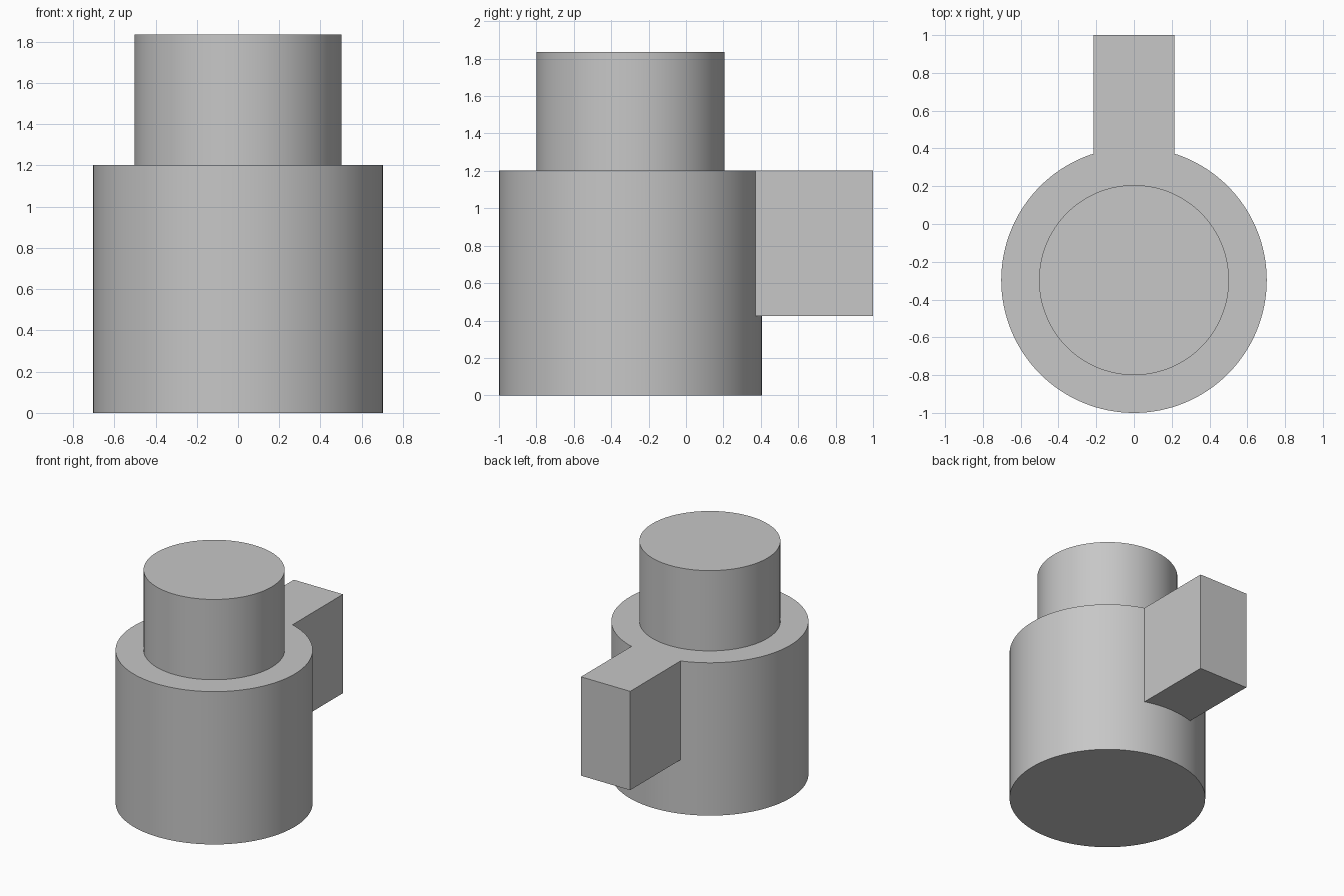
import bpy
import math

if "Cube" in bpy.data.objects:
    bpy.data.objects.remove(bpy.data.objects["Cube"])

CY = -0.297      # axis of the round parts
TOP = 1.203      # shared top of the body and the arm

grey = bpy.data.materials.new("plain grey")
grey.diffuse_color = (0.57, 0.57, 0.57, 1.0)
grey.use_nodes = True
grey.node_tree.nodes["Principled BSDF"].inputs["Base Color"].default_value = grey.diffuse_color


def cylinder(name, radius, z0, z1):
    bpy.ops.mesh.primitive_cylinder_add(
        vertices=128, radius=radius, depth=z1 - z0,
        location=(0, CY, (z0 + z1) / 2))
    ob = bpy.context.object
    ob.name = name
    ob.data.materials.append(grey)
    return ob


def block(name, lo, hi):
    bpy.ops.mesh.primitive_cube_add(
        size=1, location=[(a + b) / 2 for a, b in zip(lo, hi)])
    ob = bpy.context.object
    ob.name = name
    ob.scale = [b - a for a, b in zip(lo, hi)]
    bpy.ops.object.transform_apply(location=False, rotation=False, scale=True)
    ob.data.materials.append(grey)
    return ob


# Wide round body, narrower neck and rear arm
body = cylinder("stepped_body", 0.703, 0, TOP)
neck = cylinder("neck", 0.503, TOP - 0.3, 1.835)
arm = block("rear_arm", (-0.214, 0, 0.425), (0.214, 1.0, TOP))

# Fuse everything into one solid with a flush shoulder
for part in (arm, neck):
    mod = body.modifiers.new("join_" + part.name, 'BOOLEAN')
    mod.operation = 'UNION'
    mod.solver = 'EXACT'
    mod.object = part
    bpy.ops.object.select_all(action='DESELECT')
    body.select_set(True)
    bpy.context.view_layer.objects.active = body
    bpy.ops.object.modifier_apply(modifier=mod.name)
    bpy.data.objects.remove(part, do_unlink=True)

# Smooth round walls, sharp rims
bpy.ops.object.shade_smooth_by_angle(angle=math.radians(30))
